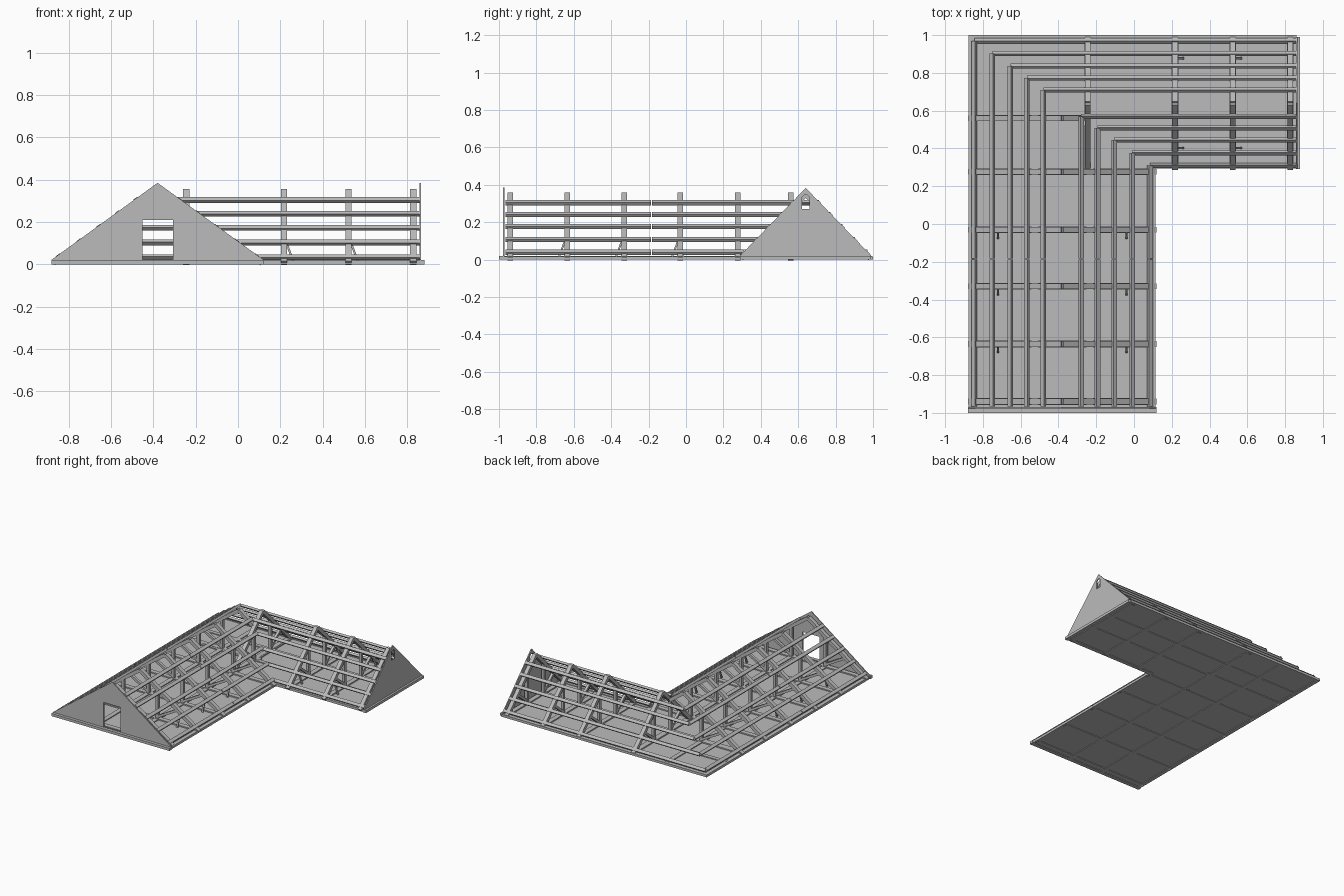
import bpy, bmesh
from mathutils import Vector, Matrix

old = bpy.data.objects.get("Cube")
if old:
    bpy.data.objects.remove(old, do_unlink=True)

grey = bpy.data.materials.new("timber grey")
grey.use_nodes = True
colour = (0.5, 0.5, 0.5, 1)
grey.diffuse_color = colour
grey.node_tree.nodes["Principled BSDF"].inputs["Base Color"].default_value = colour

RIDGE_X, RIDGE_Y = -0.38, 0.64
X, Y, Z = Vector((1, 0, 0)), Vector((0, 1, 0)), Vector((0, 0, 1))


def finish(bm, name):
    bmesh.ops.recalc_face_normals(bm, faces=bm.faces)
    mesh = bpy.data.meshes.new(name)
    bm.to_mesh(mesh)
    bm.free()
    mesh.materials.append(grey)
    obj = bpy.data.objects.new(name, mesh)
    bpy.context.collection.objects.link(obj)
    return obj


def beam(bm, a, b, side, width, depth):
    """Rectangular beam from a to b, its width lying along side."""
    a, b = Vector(a), Vector(b)
    d = (b - a).normalized()
    s = (side - d * side.dot(d)).normalized()
    u = d.cross(s)
    m = Matrix((s * width, d * (b - a).length, u * depth)).transposed().to_4x4()
    m.translation = (a + b) / 2
    bmesh.ops.create_cube(bm, size=1, matrix=m)


def prism(bm, points, thickness):
    """Solid from a flat outline and a thickness vector."""
    face = bm.faces.new([bm.verts.new(p) for p in points])
    new = bmesh.ops.extrude_face_region(bm, geom=[face])["geom"]
    bmesh.ops.translate(bm, vec=thickness,
                        verts=[v for v in new if isinstance(v, bmesh.types.BMVert)])


class Wing:
    def __init__(self, name, along, half, apex, purlins, trusses, brace):
        self.name, self.along, self.half, self.apex = name, along, half, apex
        self.purlins, self.trusses, self.brace = purlins, trusses, brace
        self.across = X if along == Y else Y
        self.origin = X * RIDGE_X if along == Y else Y * RIDGE_Y

    def at(self, t, u, z):
        return self.origin + self.along * t + self.across * u + Z * z

    def roof(self, u):
        return self.apex - (self.apex - 0.02) * abs(u) / self.half


long_wing = Wing("long_wing", Y, 0.5, 0.385, (0.465, 0.37, 0.275, 0.187, 0.1),
                 (-0.94, -0.635, -0.33, -0.03, 0.277, 0.56), -0.04)
short_wing = Wing("short_wing", X, 0.35, 0.383, (0.33, 0.263, 0.196, 0.132, 0.07),
                  (-0.245, 0.217, 0.522, 0.828), 0.04)


def add_trusses(w):
    bm = bmesh.new()
    for t in w.trusses:
        corner = w is long_wing and t > 0.5
        for s in (-1, 1):
            # the truss at the roof junction is cut short on the inner side
            cut = corner and s > 0
            end = w.half * (0.24 if cut else 0.985)
            low = lambda u: w.roof(u) - 0.036
            beam(bm, w.at(t, 0, low(0)), w.at(t, s * end, max(low(end), 0.006)),
                 w.along, 0.03, 0.026)
            tie = 0.18 if cut else w.half * 0.985
            beam(bm, w.at(t, 0, 0.011), w.at(t, s * tie, 0.011), w.along, 0.036, 0.022)
            if cut:
                continue
            post, strut, knee = w.half * 0.29, w.half * 0.62, w.half * 0.68
            beam(bm, w.at(t, s * post, 0.02), w.at(t, s * post, low(post)),
                 w.along, 0.022, 0.022)
            beam(bm, w.at(t, s * post, 0.03), w.at(t, s * strut, low(strut)),
                 w.along, 0.02, 0.018)
            if t not in (w.trusses[0], w.trusses[-1]) and t < 0.2 or t == 0.217 or t == 0.522:
                beam(bm, w.at(t + w.brace * 1.1, s * knee, 0.015),
                     w.at(t + w.brace * 0.3, s * knee, low(knee)), w.across, 0.012, 0.01)
    finish(bm, w.name + "_trusses")


def add_purlins():
    """Purlins of both wings meet on the hip and in the valley."""
    bm_long, bm_short = bmesh.new(), bmesh.new()
    for a, b in zip(long_wing.purlins, short_wing.purlins):
        for s in (-1, 1):
            z = long_wing.roof(a) - 0.007
            slope = Vector((0.5, 0, -0.365 * s))
            for y0, y1 in ((-0.965, -0.188), (-0.182, RIDGE_Y - s * b)):
                beam(bm_long, long_wing.at(y0, s * a, z), long_wing.at(y1, s * a, z),
                     slope, 0.024, 0.018)
            z = short_wing.roof(b) - 0.007
            slope = Vector((0, 0.35, -0.363 * s))
            beam(bm_short, short_wing.at(RIDGE_X - s * a, s * b, z),
                 short_wing.at(0.858, s * b, z), slope, 0.022, 0.016)
    finish(bm_long, "long_wing_purlins")
    finish(bm_short, "short_wing_purlins")


def add_gable(w, t, depth, window, sill_end):
    """Triangular end wall in two mirrored halves around a window, on a sill."""
    half_width, bottom, top, chamfer = window
    bm = bmesh.new()
    for s in (-1, 1):
        outline = [(w.half, 0.012), (w.half, 0.022), (0, w.apex), (0, top),
                   (half_width - chamfer, top)]
        if chamfer:
            outline.append((half_width, top - chamfer))
        outline += [(half_width, bottom), (0, bottom), (0, 0.012)]
        prism(bm, [w.at(t, s * u, z) for u, z in outline], w.along * depth)
    finish(bm, w.name + "_gable")
    bm = bmesh.new()
    mid = (t + sill_end) / 2
    beam(bm, w.at(mid, -w.half, 0.01), w.at(mid, w.half, 0.01),
         w.along, abs(sill_end - t), 0.02)
    finish(bm, w.name + "_gable_sill")


for wing in (long_wing, short_wing):
    add_trusses(wing)
add_purlins()
add_gable(long_wing, -0.97, -0.008, (0.072, 0.022, 0.21, 0), -1.0)
add_gable(short_wing, 0.857, 0.008, (0.02, 0.272, 0.345, 0.012), 0.88)

# L-shaped floor sheet
bm = bmesh.new()
prism(bm, [(-0.865, -0.985, 0.005), (0.105, -0.985, 0.005), (0.105, 0.305, 0.005),
           (0.865, 0.305, 0.005), (0.865, 0.985, 0.005), (-0.865, 0.985, 0.005)], Z * 0.008)
finish(bm, "floor")

# wall plates around the eaves
bm = bmesh.new()
for a, b in (((-0.86, -0.98), (-0.86, 0.985)), ((0.1, -0.98), (0.1, 0.31)),
             ((0.1, 0.31), (0.86, 0.31)), ((-0.875, 0.985), (0.86, 0.985))):
    beam(bm, (*a, 0.009), (*b, 0.009), Y if a[1] == b[1] else X, 0.03, 0.018)
finish(bm, "wall_plates")

# floor joists running the length of each wing
bm = bmesh.new()
for s in (-1, 1):
    beam(bm, long_wing.at(-0.98, s * 0.145, 0.01), long_wing.at(0.98, s * 0.145, 0.01),
         X, 0.035, 0.02)
    beam(bm, short_wing.at(-0.86, s * 0.1, 0.01), short_wing.at(0.86, s * 0.1, 0.01),
         Y, 0.03, 0.02)
finish(bm, "floor_joists")
